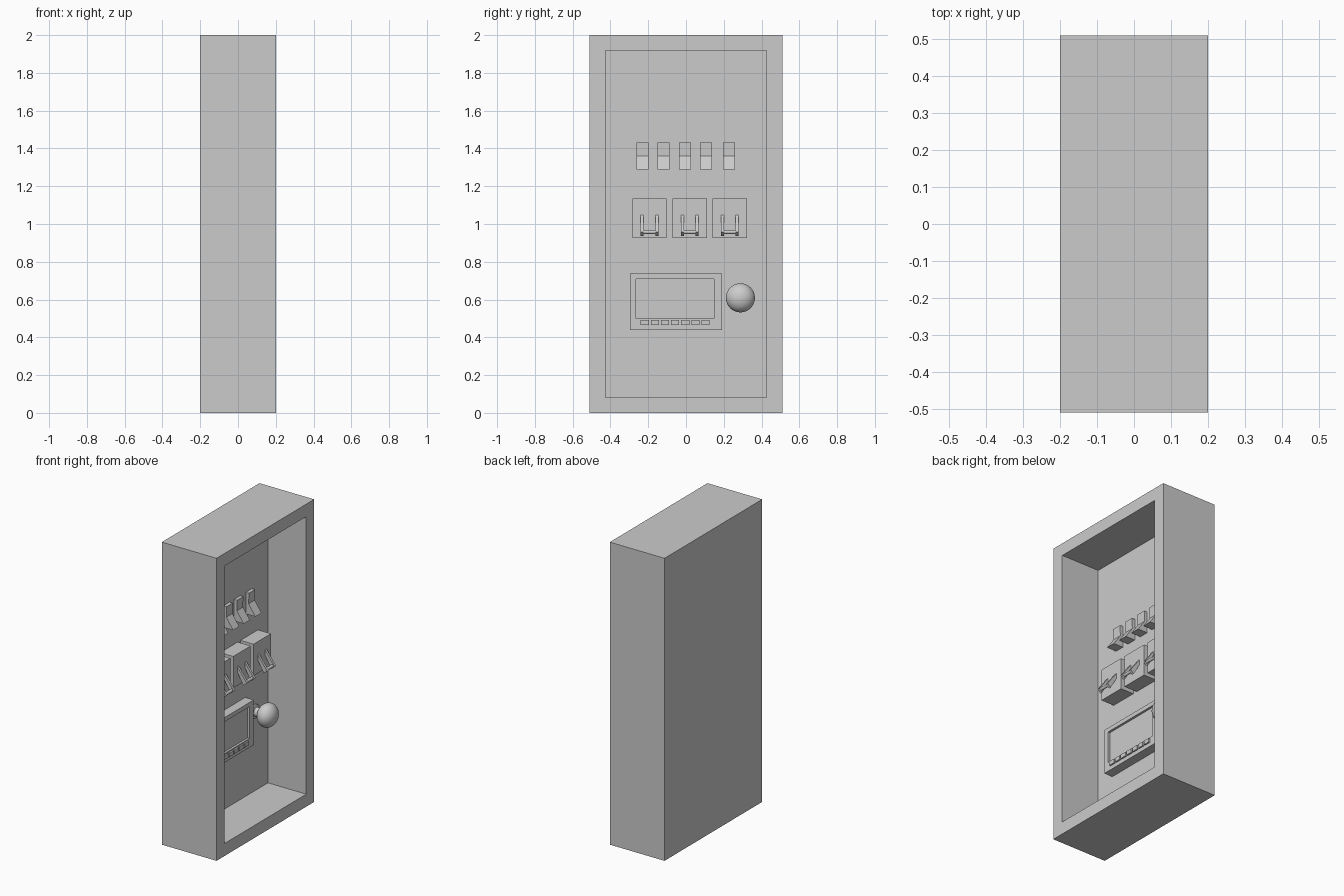
import bpy, bmesh, math
from mathutils import Matrix, Vector

if "Cube" in bpy.data.objects:
    bpy.data.objects.remove(bpy.data.objects["Cube"])

WALL = -0.08          # x of the recessed back wall


def make(name, bm):
    bmesh.ops.recalc_face_normals(bm, faces=bm.faces)
    me = bpy.data.meshes.new(name)
    bm.to_mesh(me)
    bm.free()
    ob = bpy.data.objects.new(name, me)
    bpy.context.collection.objects.link(ob)
    return ob


def add_box(bm, x, y, z):
    size = Vector((x[1] - x[0], y[1] - y[0], z[1] - z[0]))
    mid = Vector((sum(x) / 2, sum(y) / 2, sum(z) / 2))
    m = Matrix.Translation(mid) @ Matrix.Diagonal((*size, 1))
    return bmesh.ops.create_cube(bm, size=1, matrix=m)


def add_prism(bm, profile, y0, y1):
    """Extrude an (x, z) profile from y0 to y1."""
    f = bm.faces.new([bm.verts.new((x, y0, z)) for x, z in profile])
    ext = bmesh.ops.extrude_face_region(bm, geom=[f])
    verts = [v for v in ext["geom"] if isinstance(v, bmesh.types.BMVert)]
    # the start face stays as the closing cap
    if not f.is_valid:
        bm.faces.new([v for v in bm.verts if v not in verts])
    bmesh.ops.translate(bm, verts=verts, vec=(0, y1 - y0, 0))


def recess(bm, inset, depth):
    """Inset the +x face and push it inwards."""
    bm.normal_update()
    face = max(bm.faces, key=lambda f: f.calc_center_median().x)
    bmesh.ops.inset_region(bm, faces=[face], thickness=inset)
    new = bmesh.ops.extrude_discrete_faces(bm, faces=[face])["faces"][0]
    bmesh.ops.translate(bm, verts=new.verts, vec=(-depth, 0, 0))


# Cabinet shell with a deep open front
bm = bmesh.new()
add_box(bm, (-0.2, 0.2), (-0.51, 0.51), (0, 2))
recess(bm, 0.117, 0.2 - WALL)
make("cabinet", bm)

# Row of five kicked-out switches
switch = [(WALL, 1.431), (-0.057, 1.431), (-0.06, 1.36), (-0.01, 1.288), (WALL, 1.288)]
for i, y in enumerate((-0.23, -0.119, -0.005, 0.106, 0.228)):
    bm = bmesh.new()
    add_prism(bm, switch, y - 0.032, y + 0.032)
    make(f"switch_{i + 1}", bm)

# Three breaker blocks, each with a two-armed lever and crossbar
arm = [(-0.005, 1.047), (0.012, 1.052), (0.083, 0.957), (0.059, 0.936)]
for i, y in enumerate((-0.193, 0.02, 0.232)):
    bm = bmesh.new()
    add_box(bm, (WALL, 0.015), (y - 0.091, y + 0.091), (0.925, 1.134))
    make(f"breaker_block_{i + 1}", bm)
    bm = bmesh.new()
    for s in (-1, 1):
        add_prism(bm, arm, y + s * 0.039 - 0.008, y + s * 0.039 + 0.008)
    bmesh.ops.create_cone(
        bm, cap_ends=True, segments=12, radius1=0.01, radius2=0.01, depth=0.078,
        matrix=Matrix.Translation((0.066, y, 0.957)) @ Matrix.Rotation(math.pi / 2, 4, 'X'))
    make(f"breaker_lever_{i + 1}", bm)

# Display panel: body, with front frame bars leaving a shallow sunken screen
bm = bmesh.new()
PY, PZ, SY, SZ = (-0.297, 0.19), (0.44, 0.738), (-0.264, 0.148), (0.5, 0.71)
add_box(bm, (WALL, -0.018), PY, PZ)
recess(bm, 0.028, 0.015)
bm.normal_update()
# fit the recess rim and floor to the screen rectangle
for v in bm.verts:
    if PY[0] + 0.01 < v.co.y < PY[1] - 0.01:
        v.co.y = SY[0] if v.co.y < 0 else SY[1]
        v.co.z = SZ[0] if v.co.z < 0.6 else SZ[1]
make("display_panel", bm)

# Seven buttons beneath the screen
bm = bmesh.new()
for i in range(7):
    y = -0.24 + i * 0.0537
    add_box(bm, (-0.02, -0.008), (y, y + 0.043), (0.466, 0.493))
make("panel_buttons", bm)

# Round knob on a stem with a base plate, turned about the x axis
profile = [(WALL, 0.045), (-0.07, 0.045), (-0.066, 0.03), (-0.035, 0.03)]
profile += [(0.016 - 0.06 * math.cos(a), 0.077 * math.sin(a))
            for a in (math.radians(d) for d in range(30, 180, 10))]
bm = bmesh.new()
pts = [bm.verts.new((x, r, 0)) for x, r in profile] + [bm.verts.new((0.076, 0, 0))]
edges = [bm.edges.new(p) for p in zip(pts, pts[1:])]
bmesh.ops.spin(bm, geom=pts + edges, cent=(0, 0, 0), axis=(1, 0, 0),
               angle=2 * math.pi, steps=32)
bmesh.ops.remove_doubles(bm, verts=bm.verts, dist=0.0005)
knob = make("knob", bm)
knob.location = (0, 0.288, 0.609)
bpy.context.view_layer.objects.active = knob
knob.select_set(True)
bpy.ops.object.shade_smooth_by_angle()
